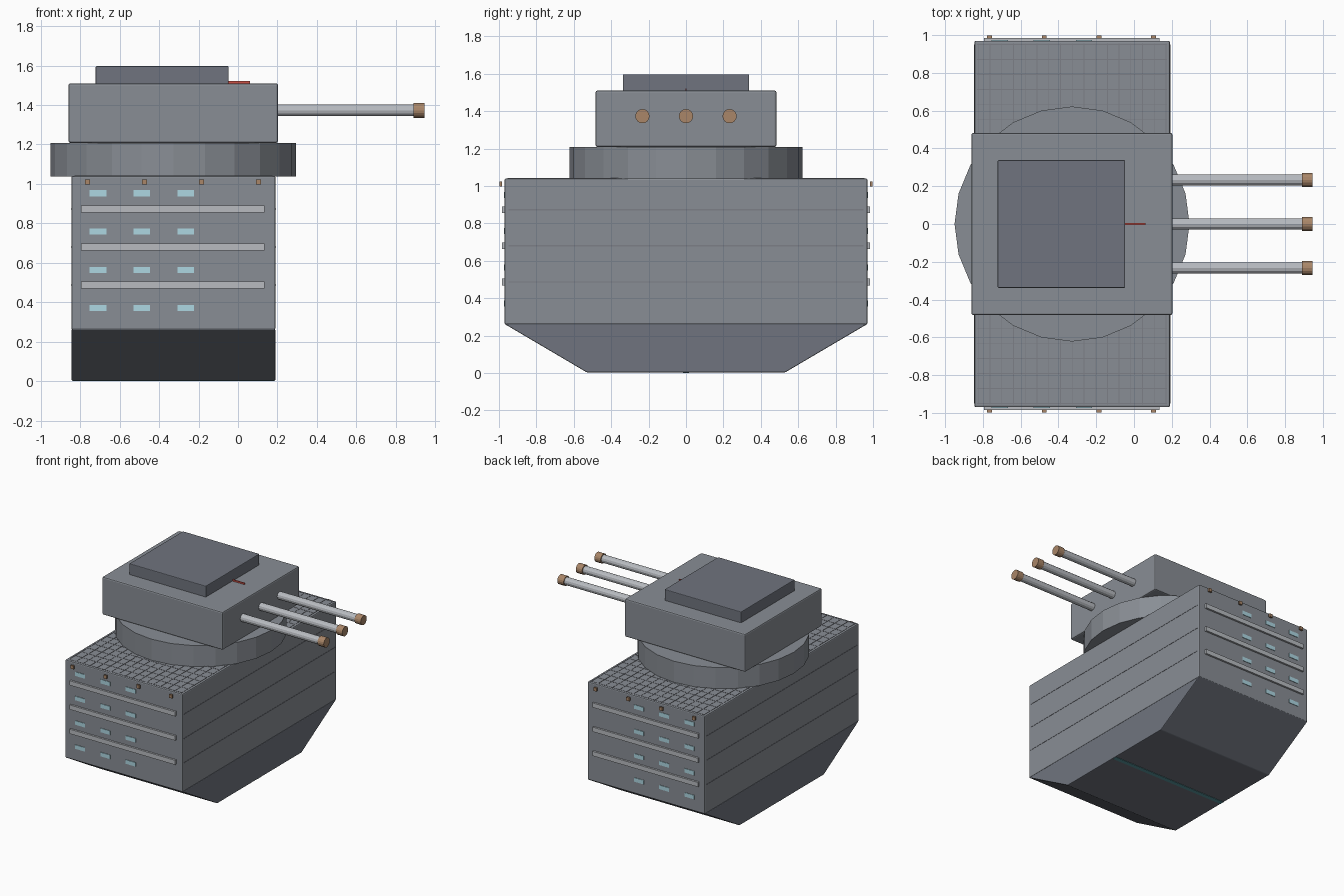
import bpy, bmesh, math
from mathutils import Matrix

if "Cube" in bpy.data.objects:
    bpy.data.objects.remove(bpy.data.objects["Cube"])


def material(name, rgb):
    m = bpy.data.materials.new(name)
    m.diffuse_color = (*rgb, 1)
    m.use_nodes = True
    m.node_tree.nodes["Principled BSDF"].inputs["Base Color"].default_value = m.diffuse_color
    return m


HULL = material("hull_grey", (0.25, 0.27, 0.30))
DARK = material("dark_grey", (0.16, 0.175, 0.21))
STEEL = material("steel", (0.48, 0.50, 0.53))
COPPER = material("copper", (0.40, 0.24, 0.14))
GLASS = material("pale_blue", (0.42, 0.68, 0.76))
TEAL = material("teal", (0.10, 0.30, 0.34))
RED = material("red", (0.60, 0.08, 0.06))
SEAM = material("seam", (0.20, 0.21, 0.24))


def finish(name, bm, mat, bevel=0.0):
    bmesh.ops.recalc_face_normals(bm, faces=bm.faces)
    me = bpy.data.meshes.new(name)
    bm.to_mesh(me)
    bm.free()
    me.materials.append(mat)
    ob = bpy.data.objects.new(name, me)
    bpy.context.collection.objects.link(ob)
    if bevel:
        b = ob.modifiers.new("bevel", "BEVEL")
        b.width, b.segments, b.limit_method = bevel, 2, "ANGLE"
    return ob


def boxes(name, items, mat, bevel=0.0):
    """One object from several (x0, x1, y0, y1, z0, z1) boxes."""
    bm = bmesh.new()
    for x0, x1, y0, y1, z0, z1 in items:
        mtx = Matrix.Translation(((x0 + x1) / 2, (y0 + y1) / 2, (z0 + z1) / 2))
        mtx = mtx @ Matrix.Diagonal((x1 - x0, y1 - y0, z1 - z0, 1))
        bmesh.ops.create_cube(bm, size=1, matrix=mtx)
    return finish(name, bm, mat, bevel)


def both_sides(x0, x1, y0, y1, z0, z1):
    return [(x0, x1, y0, y1, z0, z1), (x0, x1, -y1, -y0, z0, z1)]


def rod(name, x0, x1, y, z, r, sides, mat):
    bm = bmesh.new()
    mtx = Matrix.Translation(((x0 + x1) / 2, y, z)) @ Matrix.Rotation(math.pi / 2, 4, "Y")
    bmesh.ops.create_cone(bm, cap_ends=True, segments=sides, radius1=r, radius2=r,
                          depth=x1 - x0, matrix=mtx)
    return finish(name, bm, mat)


X0, X1, YH = -0.845, 0.19, 0.97

# Main hull and tapered keel
boxes("hull", [(X0, X1, -YH, YH, 0.26, 1.04)], HULL, 0.008)
bm = bmesh.new()
profile = [(-0.53, 0.003), (0.53, 0.003), (YH, 0.262), (-YH, 0.262)]
face = bm.faces.new([bm.verts.new((X0, y, z)) for y, z in profile])
ext = bmesh.ops.extrude_face_region(bm, geom=[face])
moved = [v for v in ext["geom"] if isinstance(v, bmesh.types.BMVert)]
bmesh.ops.translate(bm, verts=moved, vec=(X1 - X0, 0, 0))
finish("lower_hull", bm, DARK, 0.005)
boxes("keel_strip", [(X0 + 0.005, X1 - 0.005, -0.017, 0.017, 0.0, 0.02)], TEAL)

# Fine seams on the deck and end walls
seams = []
for i in range(17):
    x = X0 + 0.02 + i * (X1 - X0 - 0.04) / 16
    seams.append((x - 0.002, x + 0.002, -0.955, 0.955, 1.03, 1.042))
for i in range(25):
    y = -0.95 + i * 1.9 / 24
    seams.append((X0 + 0.015, X1 - 0.015, y - 0.002, y + 0.002, 1.03, 1.0415))
boxes("deck_seams", seams, SEAM)
rail_z = (0.487, 0.68, 0.873)
boxes("wall_seams", [(X0 - 0.002, X1 + 0.002, -0.95, 0.95, z - 0.003, z + 0.003)
                     for z in rail_z], SEAM)

# Side rails, windows and lamps
rails, windows, lamps = [], [], []
for z in rail_z:
    rails += both_sides(-0.795, 0.135, 0.96, 0.985, z - 0.018, z + 0.018)
for z in (0.371, 0.563, 0.758, 0.952):
    for x in (-0.711, -0.488, -0.265):
        windows += both_sides(x - 0.043, x + 0.043, 0.96, 0.974, z - 0.016, z + 0.016)
for x in (-0.764, -0.475, -0.185, 0.104):
    lamps += both_sides(x - 0.013, x + 0.013, 0.983, 0.998, 0.997, 1.023)
boxes("side_rails", rails, STEEL)
boxes("windows", windows, GLASS)
boxes("lamps", lamps, COPPER)

# Turret ring
bm = bmesh.new()
bmesh.ops.create_cone(bm, cap_ends=True, segments=24, radius1=0.622, radius2=0.622,
                      depth=0.17, matrix=Matrix.Translation((-0.328, 0, 1.123)))
finish("turret_ring", bm, HULL)

# Turret with roof plate and red sight line
boxes("turret", [(-0.86, 0.203, -0.483, 0.483, 1.208, 1.51)], HULL, 0.01)
boxes("roof_plate", [(-0.722, -0.047, -0.338, 0.338, 1.50, 1.597)], DARK, 0.005)
boxes("sight_line", [(-0.06, 0.06, -0.004, 0.004, 1.505, 1.522)], RED)

# Three barrels with muzzles
for n, y in zip(("left", "middle", "right"), (0.233, 0, -0.233)):
    rod("barrel_" + n, 0.15, 0.90, y, 1.373, 0.03, 12, STEEL)
    rod("muzzle_" + n, 0.89, 0.945, y, 1.373, 0.038, 16, COPPER)
